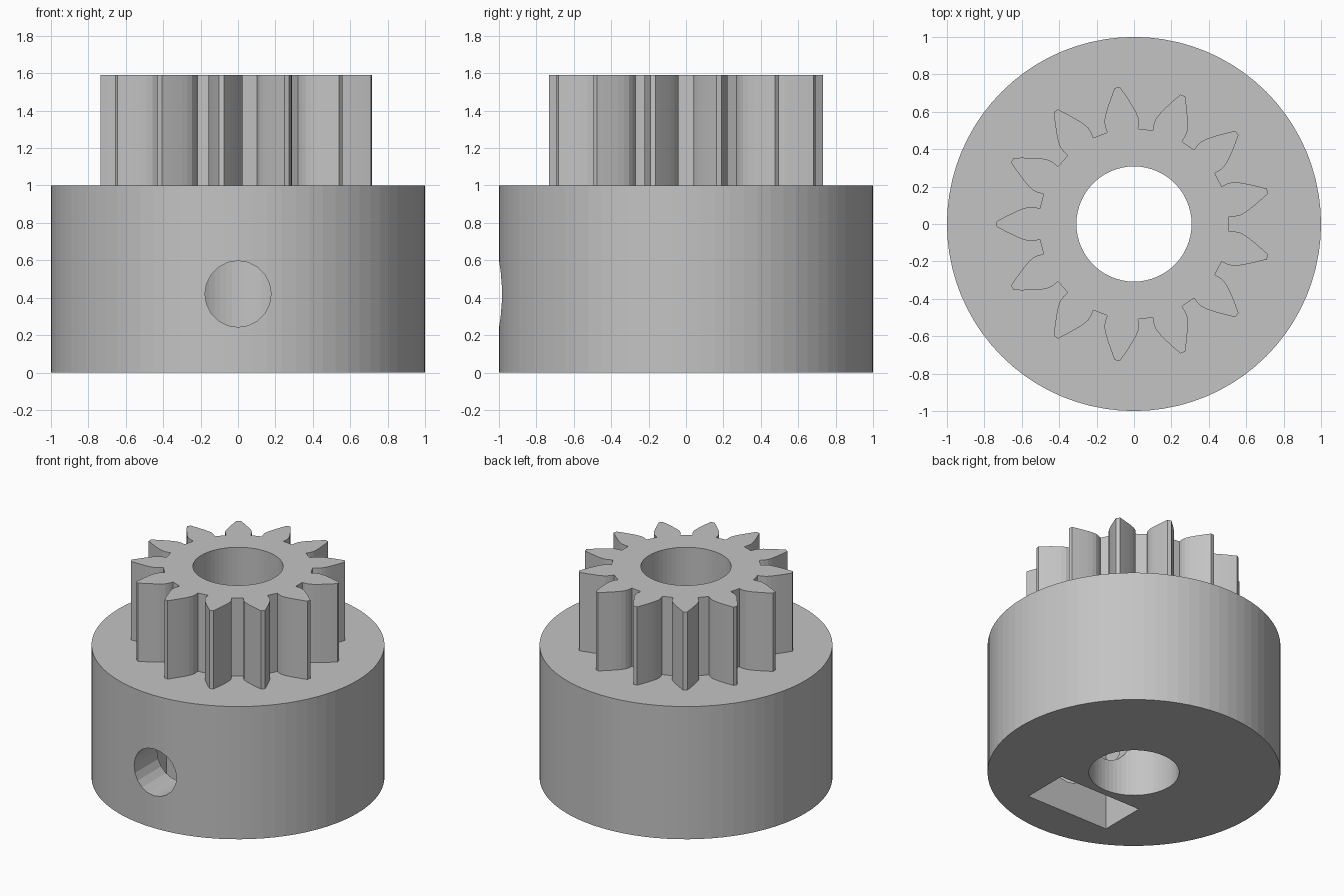
import bpy
import bmesh
from math import sin, cos, radians, pi
from mathutils import Vector

cube = bpy.data.objects.get("Cube")
if cube:
    bpy.data.objects.remove(cube, do_unlink=True)

grey = bpy.data.materials.new("light_grey_plastic")
grey.use_nodes = True
colour = (0.55, 0.55, 0.55, 1)
grey.diffuse_color = colour
grey.node_tree.nodes["Principled BSDF"].inputs["Base Color"].default_value = colour


def prism(name, points, offset):
    """Extrude a closed outline of 3D points by an offset vector."""
    bm = bmesh.new()
    face = bm.faces.new([bm.verts.new(p) for p in points])
    grown = bmesh.ops.extrude_face_region(bm, geom=[face])["geom"]
    bmesh.ops.translate(bm, vec=Vector(offset),
                        verts=[v for v in grown if isinstance(v, bmesh.types.BMVert)])
    bmesh.ops.recalc_face_normals(bm, faces=bm.faces)
    mesh = bpy.data.meshes.new(name)
    bm.to_mesh(mesh)
    bm.free()
    mesh.materials.append(grey)
    obj = bpy.data.objects.new(name, mesh)
    bpy.context.collection.objects.link(obj)
    return obj


def circle(radius, sides):
    return [(radius * cos(2 * pi * i / sides), radius * sin(2 * pi * i / sides))
            for i in range(sides)]


def cut(target, cutter):
    mod = target.modifiers.new("cut", "BOOLEAN")
    mod.operation = "DIFFERENCE"
    mod.solver = "EXACT"
    mod.object = cutter
    bpy.context.view_layer.objects.active = target
    bpy.ops.object.modifier_apply(modifier=mod.name)


# Wide round hub
hub = prism("hub", [(x, y, 0) for x, y in circle(1.0, 80)], (0, 0, 1.0))

# Toothed ring: half tooth as (radius, degrees from tooth centre), mirrored
TEETH = 13
half = [(0.51, 9.4), (0.54, 9.6), (0.57, 9.2), (0.6, 7.9), (0.63, 6.3),
        (0.66, 4.7), (0.69, 3.2), (0.715, 2.0), (0.735, 1.1)]
tooth = [(r, -a) for r, a in half] + [(r, a) for r, a in reversed(half)]
outline = []
for i in range(TEETH):
    centre = pi + 2 * pi * i / TEETH
    for r, a in tooth:
        angle = centre + radians(a)
        outline.append((r * cos(angle), r * sin(angle), 1.0))
gear = prism("gear_teeth", outline, (0, 0, 0.59))

# Cutters: shaft bore, set screw hole, and pointed nut slot open at the bottom
HOLE_Z, NUT = 0.42, 0.345
bore = prism("bore_cutter", [(x, y, -0.1) for x, y in circle(0.308, 60)], (0, 0, 2))
screw = prism("screw_hole_cutter",
              [(x, -1.2, HOLE_Z + z) for x, z in circle(0.177, 20)], (0, 1.2, 0))
shoulder = HOLE_Z + NUT * 0.577
slot = prism("nut_slot_cutter",
             [(-NUT, -0.71, -0.1), (NUT, -0.71, -0.1), (NUT, -0.71, shoulder),
              (0, -0.71, HOLE_Z + NUT * 1.155), (-NUT, -0.71, shoulder)],
             (0, 0.35, 0))

for cutter in (bore, screw, slot):
    cut(hub, cutter)
cut(gear, bore)
for cutter in (bore, screw, slot):
    bpy.data.objects.remove(cutter, do_unlink=True)
